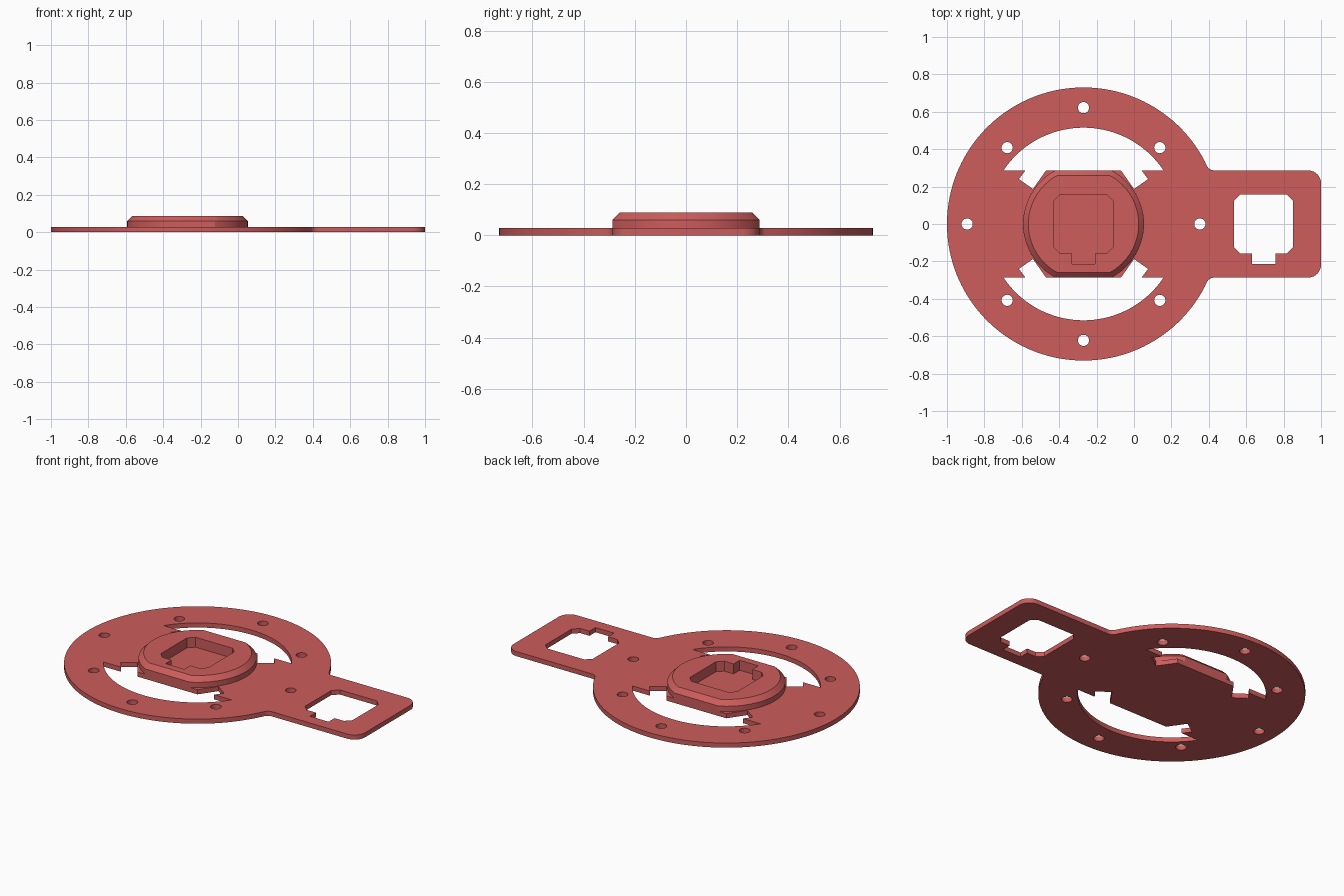
import bpy, bmesh, math

if "Cube" in bpy.data.objects:
    bpy.data.objects.remove(bpy.data.objects["Cube"])

CX = -0.27          # centre of the round plate
T = 0.028           # plate thickness
BAND = 0.287        # half width of the cross band and the handle

red = bpy.data.materials.new("soft_red")
red.diffuse_color = (0.61, 0.107, 0.107, 1)
red.use_nodes = True
red.node_tree.nodes["Principled BSDF"].inputs["Base Color"].default_value = red.diffuse_color


def arc(cx, cy, r, a0, a1, n):
    """Points along an arc, both ends included (radians)."""
    return [(cx + r * math.cos(a0 + (a1 - a0) * i / n),
             cy + r * math.sin(a0 + (a1 - a0) * i / n)) for i in range(n + 1)]


def circle(cx, cy, r, n):
    return arc(cx, cy, r, 0, 2 * math.pi * (n - 1) / n, n - 1)


def mirror_y(pts):
    return [(x, -y) for x, y in reversed(pts)]


def slab(name, loops, z0, z1):
    """Extruded flat plate; loops inside the first loop become holes."""
    cu = bpy.data.curves.new(name + "_profile", 'CURVE')
    cu.dimensions = '2D'
    cu.fill_mode = 'BOTH'
    cu.extrude = (z1 - z0) / 2
    for pts in loops:
        s = cu.splines.new('POLY')
        s.points.add(len(pts) - 1)
        for p, (x, y) in zip(s.points, pts):
            p.co = (x, y, 0, 1)
        s.use_cyclic_u = True
    tmp = bpy.data.objects.new(name + "_profile", cu)
    bpy.context.collection.objects.link(tmp)
    dg = bpy.context.evaluated_depsgraph_get()
    me = bpy.data.meshes.new_from_object(tmp.evaluated_get(dg))
    bpy.data.objects.remove(tmp)
    bm = bmesh.new()
    bm.from_mesh(me)
    bmesh.ops.remove_doubles(bm, verts=bm.verts, dist=1e-5)
    bmesh.ops.translate(bm, verts=bm.verts, vec=(0, 0, (z0 + z1) / 2))
    bmesh.ops.recalc_face_normals(bm, faces=bm.faces)
    return finish(name, bm, me)


def finish(name, bm, me):
    bm.to_mesh(me)
    bm.free()
    me.name = name
    me.materials.clear()
    me.materials.append(red)
    ob = bpy.data.objects.new(name, me)
    bpy.context.collection.objects.link(ob)
    return ob


def keyed_window(cx):
    """Square with clipped corners and a key slot on the front edge."""
    h, c, k = 0.158, 0.034, 0.0625
    half = [(k, -0.215), (k, -h), (h - c, -h), (h, -h + c), (h, h - c), (h - c, h)]
    pts = half + [(-x, y) for x, y in reversed(half)]
    return [(cx + x, y) for x, y in pts]


# Outline: round plate, small fillets, handle with rounded corners
R, F, C = 0.73, 0.04, 0.07
fx = CX + math.sqrt((R + F) ** 2 - (BAND + F) ** 2)
fa = math.atan2(BAND + F, fx - CX)
upper = arc(1 - C, BAND - C, C, 0, math.pi / 2, 8)
upper += arc(fx, BAND + F, F, -math.pi / 2, fa - math.pi, 8)
upper += arc(CX, 0, R, fa, math.pi, 64)[1:]
outline = upper + mirror_y(upper)[1:]

# Curved opening with a tilted notch at each end of its straight edge
r_in = 0.515
a = math.asin(BAND / r_in)
opening = arc(CX, 0, r_in, a, math.pi - a, 48)
notch = [(0.31, BAND), (0.345, 0.24), (0.27, 0.187), (0.2, BAND)]
opening += [(CX - x, y) for x, y in notch]
opening += [(CX + x, y) for x, y in reversed(notch)]

# Screw holes: four on the axes, four on the diagonals
holes = []
for i in range(8):
    r = 0.622 if i % 2 == 0 else 0.577
    t = i * math.pi / 4
    holes.append(circle(CX + r * math.cos(t), r * math.sin(t), 0.03, 24))

plate = slab("base_plate",
             [outline, opening, mirror_y(opening), keyed_window(0.693)] + holes, 0, T)


# Raised boss: round with two flats and a bevelled top
def flat_ring(r, flat):
    b = math.asin(flat / r)
    return arc(CX, 0, r, -b, b, 32) + arc(CX, 0, r, math.pi - b, math.pi + b, 32)


bm = bmesh.new()
rings = [[bm.verts.new((x, y, z)) for x, y in flat_ring(r, f)]
         for r, f, z in ((0.323, BAND, T), (0.323, BAND, 0.06), (0.295, 0.259, 0.088))]
n = len(rings[0])
for lo, hi in zip(rings, rings[1:]):
    for i in range(n):
        j = (i + 1) % n
        bm.faces.new((lo[i], lo[j], hi[j], hi[i]))
bm.faces.new(rings[-1])
bm.faces.new(rings[0][::-1])
boss = finish("raised_boss", bm, bpy.data.meshes.new("raised_boss"))

# Keyed recess cut down to the plate surface
cutter = slab("recess_cutter", [keyed_window(CX)], 0.01, 0.12)
cutter.hide_render = True
mod = boss.modifiers.new("recess", 'BOOLEAN')
mod.operation = 'DIFFERENCE'
mod.solver = 'EXACT'
mod.object = cutter
bpy.context.view_layer.objects.active = boss
bpy.ops.object.modifier_apply(modifier=mod.name)
bpy.data.objects.remove(cutter)

# Smooth the round walls, keep edges crisp
for ob in (plate, boss):
    bpy.ops.object.select_all(action='DESELECT')
    ob.select_set(True)
    bpy.context.view_layer.objects.active = ob
    bpy.ops.object.shade_smooth_by_angle(angle=math.radians(25))
